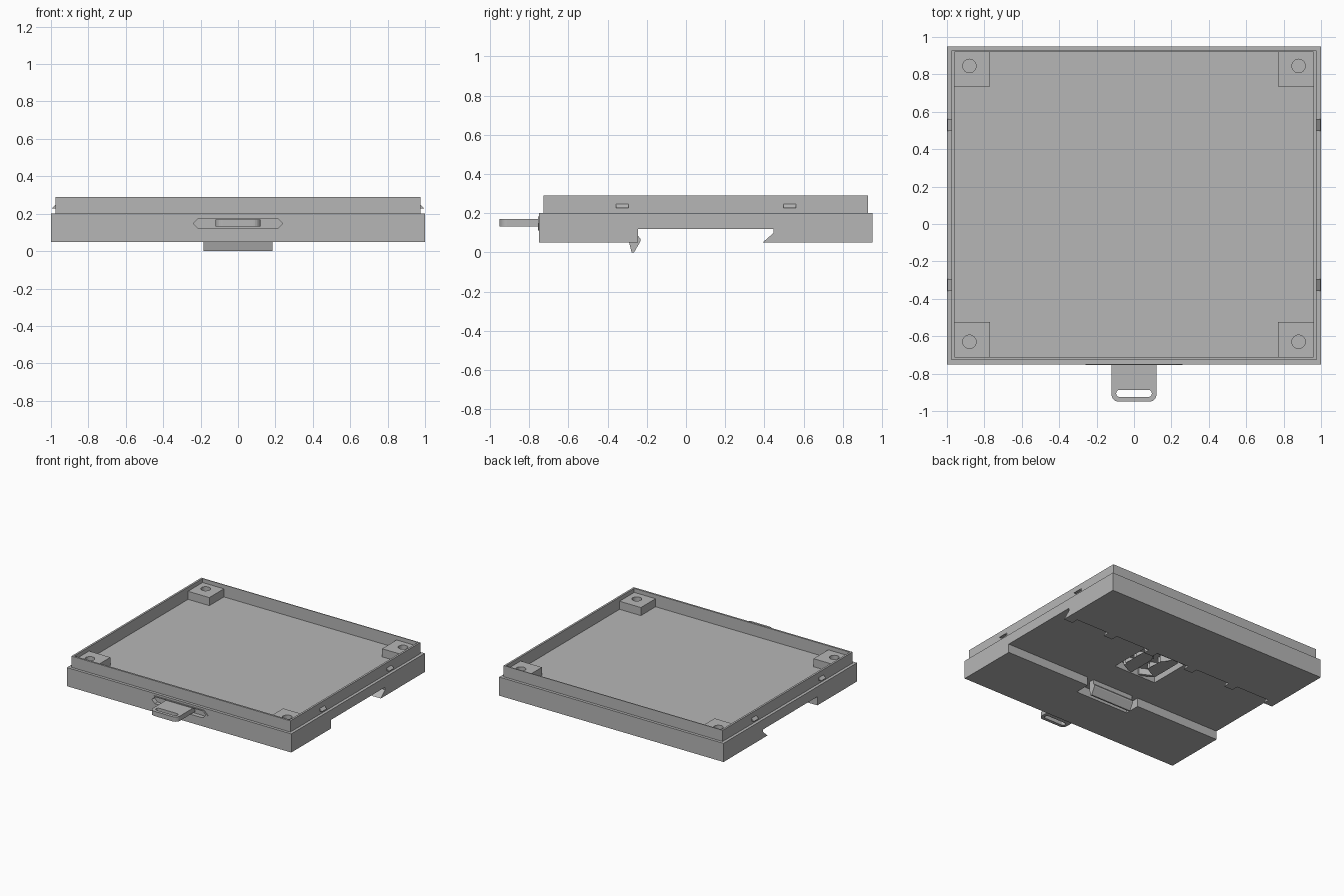
import bpy, bmesh, math

if "Cube" in bpy.data.objects:
    bpy.data.objects.remove(bpy.data.objects["Cube"])

grey = bpy.data.materials.new("plain grey")
grey.diffuse_color = (0.47, 0.47, 0.47, 1)
grey.use_nodes = True
grey.node_tree.nodes["Principled BSDF"].inputs["Base Color"].default_value = grey.diffuse_color


def prism(name, pts, axis, lo, hi):
    """Extrude a 2D outline along an axis: x -> (y,z), y -> (x,z), z -> (x,y)."""
    place = {"x": lambda a, b, t: (t, a, b),
             "y": lambda a, b, t: (a, t, b),
             "z": lambda a, b, t: (a, b, t)}[axis]
    bm = bmesh.new()
    n = len(pts)
    low = [bm.verts.new(place(a, b, lo)) for a, b in pts]
    top = [bm.verts.new(place(a, b, hi)) for a, b in pts]
    bm.faces.new(low)
    bm.faces.new(top)
    for i in range(n):
        j = (i + 1) % n
        bm.faces.new((low[i], low[j], top[j], top[i]))
    bmesh.ops.recalc_face_normals(bm, faces=bm.faces)
    me = bpy.data.meshes.new(name)
    bm.to_mesh(me)
    bm.free()
    me.materials.append(grey)
    ob = bpy.data.objects.new(name, me)
    bpy.context.collection.objects.link(ob)
    return ob


def box(name, x0, x1, y0, y1, z0, z1):
    return prism(name, [(x0, y0), (x1, y0), (x1, y1), (x0, y1)], "z", z0, z1)


def combine(ob, other, op="DIFFERENCE"):
    """Apply a boolean and remove the helper."""
    mod = ob.modifiers.new("cut", "BOOLEAN")
    mod.object, mod.operation, mod.solver = other, op, "EXACT"
    bpy.context.view_layer.objects.active = ob
    bpy.ops.object.modifier_apply(modifier=mod.name)
    bpy.data.objects.remove(other)


def rounded(x0, x1, y0, y1, r, seg=6):
    pts = []
    corners = [(x1 - r, y1 - r), (x0 + r, y1 - r), (x0 + r, y0 + r), (x1 - r, y0 + r)]
    for k, (cx, cy) in enumerate(corners):
        for i in range(seg + 1):
            a = math.pi / 2 * (k + i / seg)
            pts.append((cx + r * math.cos(a), cy + r * math.sin(a)))
    return pts


def hexagon(w, h, cz=0.148):
    return [(-w, cz), (-w + h, cz - h), (w - h, cz - h),
            (w, cz), (w - h, cz + h), (-w + h, cz + h)]


# Base block with the rail channel across its underside
base = prism("base", [(-.75, .05), (-.245, .05), (-.245, .12), (.445, .12),
                      (.445, .05), (.95, .05), (.95, .2), (-.75, .2)], "x", -1, 1)
# Stepped lip and hollow tray
combine(base, box("lip", -.976, .976, -.727, .927, .2, .29), "UNION")
combine(base, box("tray_cut", -.96, .96, -.712, .92, .193, .4))
# Latch pocket, spring cavity and front recess
combine(base, box("pocket_cut", -.24, .24, -.37, -.2, 0, .12))
combine(base, box("spring_cut", -.19, .19, .01, .35, .1, .18))
combine(base, prism("recess_cut", hexagon(.24, .027), "y", -.8, -.72))

# Thin raised rim around the front opening
rim = prism("slot_rim", hexagon(.26, .035), "y", -.755, -.75)
combine(rim, prism("rim_cut", hexagon(.24, .027), "y", -.8, -.7))

# Corner posts with screw holes
for side, sx in (("left", -1), ("right", 1)):
    for end, y0, y1, hy in (("front", -.712, -.525, -.63), ("back", .735, .92, .845)):
        x0, x1 = sorted((sx * .77, sx * .96))
        post = box(f"post_{end}_{side}", x0, x1, y0, y1, .193, .258)
        ring = [(sx * .88 + .036 * math.cos(i * math.pi / 16),
                 hy + .036 * math.sin(i * math.pi / 16)) for i in range(32)]
        combine(post, prism("hole_cut", ring, "z", .195, .3))

# Snap bumps on the sides of the lip
for side, sx in (("left", -1), ("right", 1)):
    for end, y in (("front", -.325), ("back", .53)):
        prism(f"snap_bump_{end}_{side}",
              [(sx * .97, .227), (sx * .998, .227), (sx * .976, .247), (sx * .97, .247)],
              "y", y - .032, y + .032)

# Small fixed hooks along the back edge of the channel
for i, x in enumerate((-.96, -.58, -.19, .19, .58, .96)):
    prism(f"rail_hook_{i + 1}", [(.39, .05), (.447, .05), (.447, .1)],
          "x", x - .04, x + .04)

# Sliding latch: catch underneath, pull tongue in front
prism("latch_catch", [(-.29, .12), (-.29, .05), (-.277, 0), (-.265, 0),
                      (-.232, .057), (-.232, .07), (-.245, .085), (-.245, .12)],
      "x", -.185, .185)
tongue = prism("pull_tongue", rounded(-.12, .12, -.95, -.66, .038), "z", .132, .17)
combine(tongue, prism("slot_cut", rounded(-.095, .095, -.925, -.887, .018), "z", 0, .3))

# Zigzag springs behind the latch
for side, sx in (("left", -1), ("right", 1)):
    path = [(.03, .01), (.15, .07), (.03, .13), (.15, .19), (.03, .25), (.15, .31), (.1, .35)]
    outline = [(sx * x, y - .013) for x, y in path] + \
              [(sx * x, y + .013) for x, y in reversed(path)]
    prism(f"zigzag_spring_{side}", outline, "z", .13, .18)
